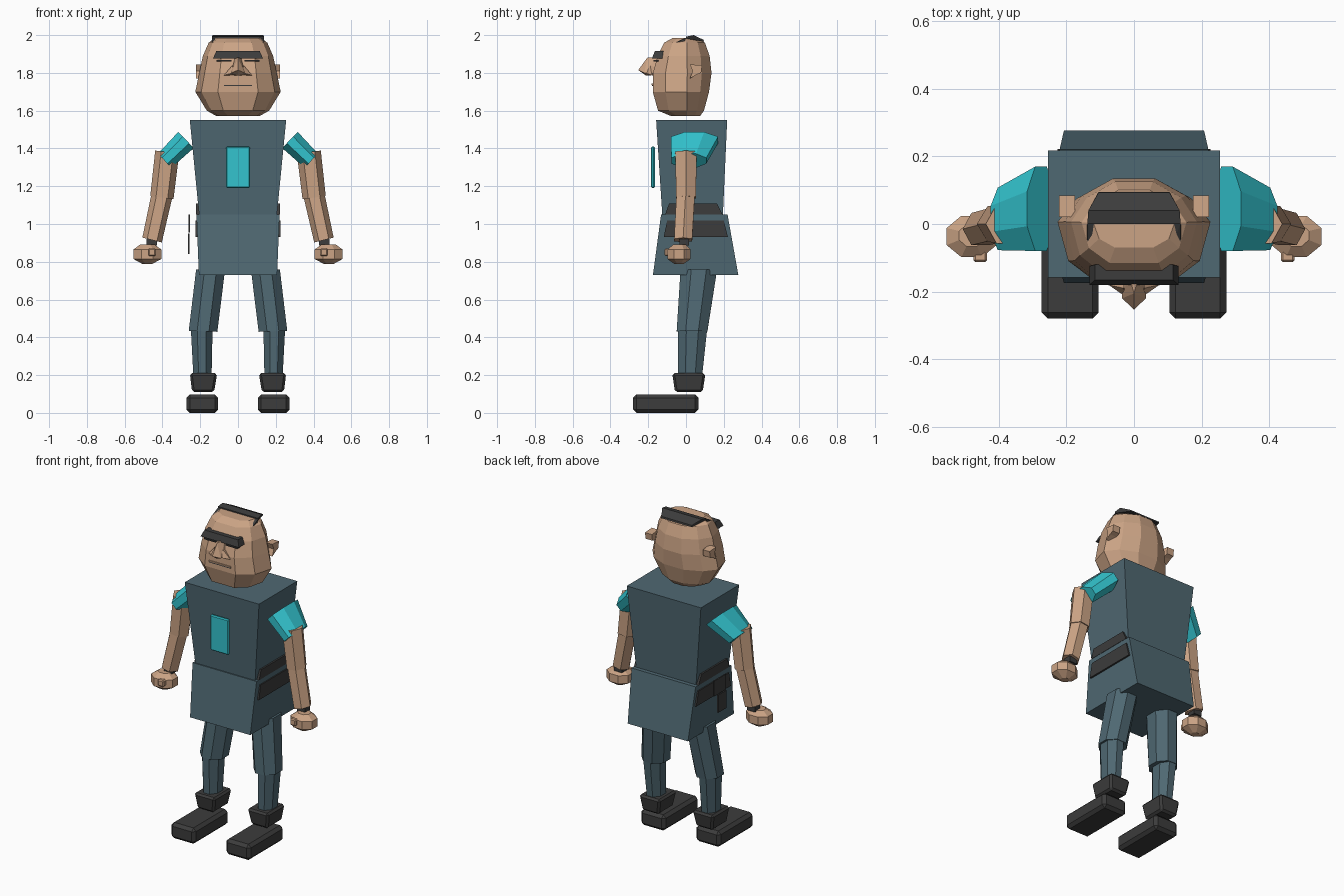
import bpy, bmesh, math
from mathutils import Vector

if "Cube" in bpy.data.objects:
    bpy.data.objects.remove(bpy.data.objects["Cube"])


def material(name, rgb):
    m = bpy.data.materials.new(name)
    m.diffuse_color = (*rgb, 1)
    m.use_nodes = True
    m.node_tree.nodes["Principled BSDF"].inputs["Base Color"].default_value = m.diffuse_color
    return m


SKIN = material("skin", (0.60, 0.37, 0.235))
SLATE = material("slate_cloth", (0.078, 0.138, 0.168))
DARK = material("charcoal", (0.045, 0.045, 0.045))
TEAL = material("teal_cloth", (0.033, 0.55, 0.62))


def solid(name, verts, faces, mat, bevel=0):
    """Mesh from points; with no faces given, take the convex hull."""
    bm = bmesh.new()
    vs = [bm.verts.new(v) for v in verts]
    if faces:
        for f in faces:
            bm.faces.new([vs[i] for i in f])
    else:
        res = bmesh.ops.convex_hull(bm, input=vs)
        bad = [v for v in res["geom_interior"] if isinstance(v, bmesh.types.BMVert)]
        if bad:
            bmesh.ops.delete(bm, geom=bad, context="VERTS")
    bmesh.ops.recalc_face_normals(bm, faces=bm.faces)
    me = bpy.data.meshes.new(name)
    bm.to_mesh(me)
    bm.free()
    me.materials.append(mat)
    ob = bpy.data.objects.new(name, me)
    bpy.context.collection.objects.link(ob)
    if bevel:
        b = ob.modifiers.new("bevel", "BEVEL")
        b.width, b.segments = bevel, 1
    return ob


def loft(name, rings, mat, bevel=0):
    """Join equal-length rings into a capped solid."""
    n = len(rings[0])
    verts = [p for r in rings for p in r]
    faces = [list(range(n)), list(range(len(verts) - n, len(verts)))]
    for k in range(len(rings) - 1):
        for i in range(n):
            j = (i + 1) % n
            faces.append([k * n + i, k * n + j, k * n + n + j, k * n + n + i])
    return solid(name, verts, faces, mat, bevel)


def rect(x0, x1, y0, y1, z):
    return [(x0, y0, z), (x1, y0, z), (x1, y1, z), (x0, y1, z)]


def box(name, x, y, z, mat, bevel=0):
    return loft(name, [rect(*x, *y, z[0]), rect(*x, *y, z[1])], mat, bevel)


def ring(c, rx, ry, tilt=0, n=6, phase=0):
    """Polygon around c; tilt leans it about y so limbs can splay."""
    out = []
    for i in range(n):
        a = phase + math.tau * i / n
        u = rx * math.cos(a)
        out.append(Vector(c) + Vector((u * math.cos(tilt), ry * math.sin(a), u * math.sin(tilt))))
    return out


def flip(rings, s):
    return [[(p[0] * s, p[1], p[2]) for p in r] for r in rings]


# torso and tunic skirt
loft("torso", [rect(-.205, .205, -.125, .195, 1.04), rect(-.255, .255, -.158, .218, 1.55)], SLATE)
loft("skirt", [rect(-.207, .207, -.175, .277, .73), rect(-.22, .22, -.132, .22, 1.05)], SLATE)
box("chest_panel", (-.063, .063), (-.185, -.165), (1.19, 1.41), TEAL, .006)

# head: one ten-sided plan, scaled level by level
plan = [(.47, -1), (.86, -.62), (1, .05), (.75, .62), (.3, 1)]
plan += [(-x, y) for x, y in reversed(plan)]
levels = [(1.572, .115, -.08, .075), (1.60, .165, -.148, .095), (1.70, .226, -.176, .122),
          (1.80, .205, -.175, .135), (1.89, .186, -.15, .125), (1.96, .155, -.115, .10),
          (1.985, .12, -.07, .06)]
rings = []
for z, w, y0, y1 in levels:
    rings.append([(x * w, -y * y0 if y < 0 else y * y1, z) for x, y in plan])
loft("head", rings, SKIN)

# nose: bridge, tip and flared nostrils
solid("nose_bridge", [(-.015, -.15, 1.885), (.015, -.15, 1.885), (0, -.205, 1.88), (0, -.253, 1.815),
                      (-.035, -.22, 1.80), (.035, -.22, 1.80), (-.04, -.16, 1.79), (.04, -.16, 1.79),
                      (0, -.21, 1.785)], None, SKIN)
for s, side in ((1, "right"), (-1, "left")):
    solid("nostril_" + side, [(s * .03, -.19, 1.84), (s * .075, -.18, 1.787), (s * .025, -.215, 1.80),
                              (s * .035, -.165, 1.785), (s * .03, -.165, 1.83)], None, SKIN)

# mouth, brow and flat hair
box("lip", (-.075, .075), (-.182, -.165), (1.737, 1.743), SKIN)
box("mouth_line", (-.075, .075), (-.179, -.17), (1.730, 1.736), DARK)
loft("brow", [rect(-.132, .132, -.18, -.125, 1.877), rect(-.115, .115, -.165, -.12, 1.915)], DARK)
solid("hair_top", [(x * s, y, z) for s in (1, -1) for x, y, z in
                   ((.138, .0, 1.982), (.138, .0, 1.992), (.135, .04, 2.0),
                    (.105, .095, 1.965), (.105, .093, 1.975))], None, DARK)

for s, side in ((1, "right"), (-1, "left")):
    # face side pieces
    solid("temple_hair_" + side, [(s * .138, .0, 1.985), (s * .115, .0, 1.985), (s * .138, -.065, 1.955),
                                  (s * .115, -.055, 1.965), (s * .14, -.01, 1.962)], None, DARK)
    box("eye_" + side, sorted((s * .035, s * .115)), (-.172, -.145), (1.861, 1.868), DARK)
    loft("ear_" + side, flip([[(x, .02, 1.845), (x, .085, 1.84), (x, .08, 1.80), (x, .055, 1.79),
                               (x, .02, 1.77), (x, .035, 1.81)] for x in (.175, .222)], s), SKIN)

    # arm: sleeve, upper arm, forearm, fist, thumb
    t = math.radians(46)
    loft("sleeve_" + side, flip([ring((.275, .045, 1.445), .064, .135, t, 8, math.pi / 8),
                                 ring((.388, .015, 1.335), .056, .10, t, 8, math.pi / 8)], s), TEAL)
    t = math.radians(8)
    loft("upper_arm_" + side, flip([ring((.375, .0, 1.38), .064, .066, t),
                                    ring((.403, .0, 1.14), .062, .06, t)], s), SKIN)
    t = math.radians(14)
    loft("forearm_" + side, flip([ring((.403, -.002, 1.15), .056, .056, t),
                                  ring((.455, -.015, .915), .053, .055, t)], s), SKIN)
    fist = [ring((.48, -.037, .787), .025, .025, 0, 8, .39), ring((.48, -.037, .815), .08, .066, 0, 8, .39),
            ring((.48, -.037, .865), .08, .066, 0, 8, .39), ring((.48, -.034, .892), .04, .035, 0, 8, .39)]
    loft("fist_" + side, flip(fist, s), SKIN)
    box("thumb_" + side, sorted((s * .435, s * .475)), (-.113, -.06), (.83, .87), SKIN, .006)
    box("wristband_" + side, sorted((s * .43, s * .485)), (-.035, .015), (.885, .92), DARK)

    # leg: thigh, shin, boot cuff, shoe
    p = math.pi / 8
    loft("thigh_" + side, flip([ring((.185, .032, .432), .082, .088, math.radians(2), 8, p),
                                ring((.145, .068, .76), .083, .105, 0, 8, p)], s), SLATE)
    loft("shin_" + side, flip([ring((.188, .022, .19), .052, .068, 0, 8, p),
                               ring((.192, .034, .44), .062, .084, 0, 8, p)], s), SLATE)
    loft("boot_cuff_" + side, flip([rect(.127, .243, -.058, .088, .11),
                                    rect(.11, .255, -.073, .103, .21)], s), DARK, .012)
    box("shoe_" + side, sorted((s * .105, s * .273)), (-.28, .065), (0, .098), DARK, .018)

    # belt pouches on each hip
    loft("hip_pouch_" + side, flip([rect(.19, .226, -.118, .222, .93),
                                    rect(.19, .226, -.10, .20, 1.018)], s), DARK)
    loft("hip_flap_" + side, flip([rect(.17, .222, -.11, .193, 1.05),
                                   rect(.17, .222, -.09, .165, 1.108)], s), DARK)

# holster hanging beside one hip only
box("holster", (-.264, -.256), (-.02, .06), (.84, .95), DARK)
box("holster_grip", (-.262, -.254), (-.02, .1), (.955, 1.05), DARK)
